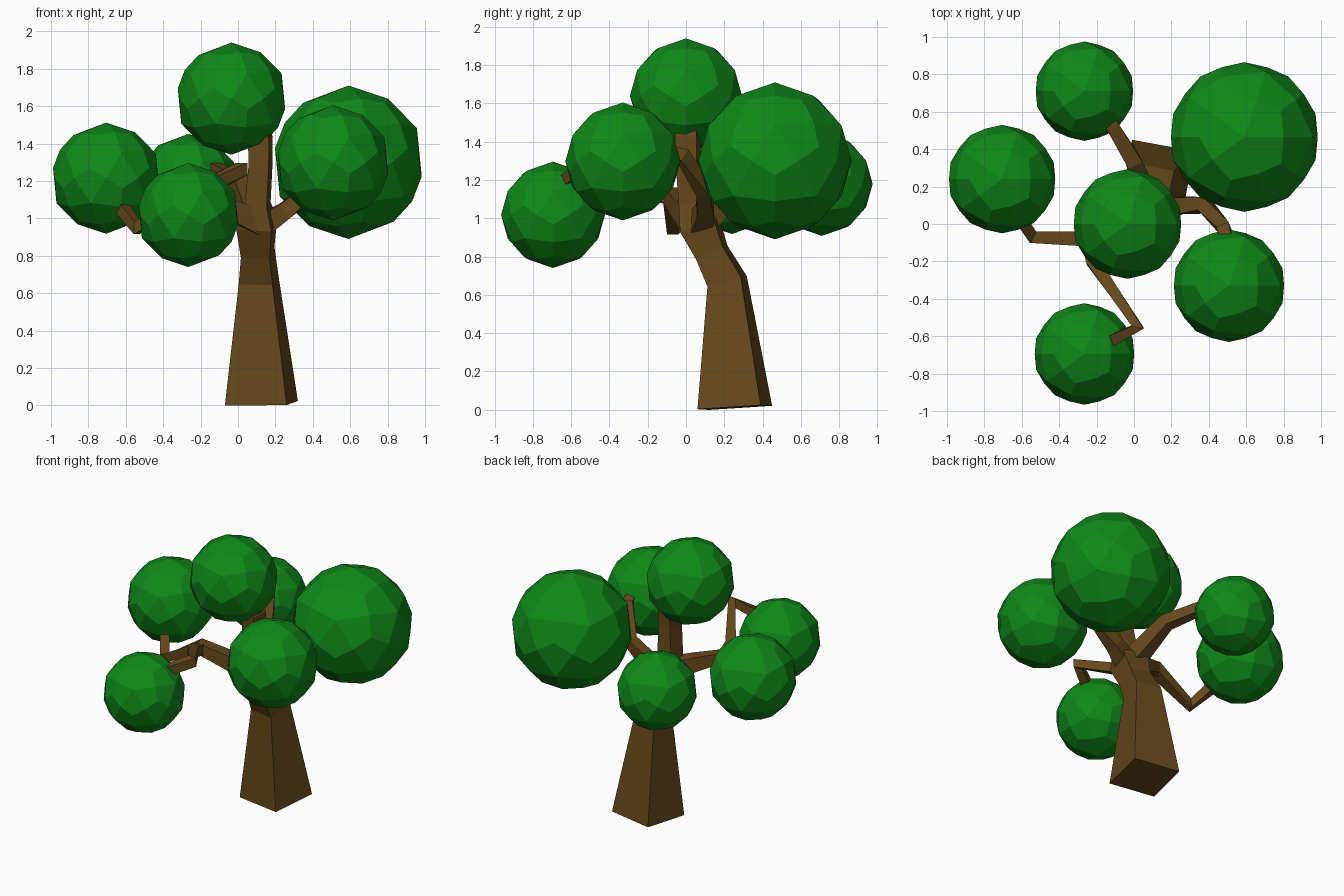
import bpy
import bmesh
from mathutils import Vector

if "Cube" in bpy.data.objects:
    bpy.data.objects.remove(bpy.data.objects["Cube"])


def material(name, rgb):
    m = bpy.data.materials.new(name)
    m.diffuse_color = (*rgb, 1)
    m.use_nodes = True
    m.node_tree.nodes["Principled BSDF"].inputs["Base Color"].default_value = m.diffuse_color
    return m


BARK = material("bark", (0.13, 0.065, 0.012))
LEAF = material("leaf", (0.005, 0.25, 0.01))


def limb(name, path, ref=(0, 0, 1)):
    """Square section swept along points (x, y, z, half width)."""
    pts = [Vector(p[:3]) for p in path]
    bm = bmesh.new()
    rings = []
    for i, p in enumerate(pts):
        before = (p - pts[i - 1]).normalized() if i else Vector()
        after = (pts[i + 1] - p).normalized() if i < len(pts) - 1 else Vector()
        t = (before + after).normalized()
        u = Vector(ref)
        u = (u - t * u.dot(t)).normalized()
        v = t.cross(u)
        h = path[i][3]
        rings.append([bm.verts.new(p + h * (a * u + b * v))
                      for a, b in ((-1, -1), (1, -1), (1, 1), (-1, 1))])
    for r, s in zip(rings, rings[1:]):
        for k in range(4):
            n = (k + 1) % 4
            bm.faces.new((r[k], r[n], s[n], s[k]))
    bm.faces.new(rings[0][::-1])
    bm.faces.new(rings[-1])
    mesh = bpy.data.meshes.new(name)
    bm.to_mesh(mesh)
    bm.free()
    mesh.materials.append(BARK)
    ob = bpy.data.objects.new(name, mesh)
    bpy.context.collection.objects.link(ob)


# Trunk, bending towards the front and up into the top leaf ball
limb("trunk", [(0.125, 0.255, 0.011, 0.168), (0.11, 0.215, 0.67, 0.092),
               (0.105, 0.135, 0.82, 0.078), (0.10, 0.07, 0.97, 0.095),
               (0.105, 0.03, 1.08, 0.06), (0.12, 0.01, 1.28, 0.055),
               (0.12, 0.01, 1.42, 0.058), (0.08, 0.0, 1.5, 0.05)],
     ref=(0.984, -0.179, 0))

# Branches
limb("right_branch", [(0.11, 0.07, 0.95, 0.06), (0.25, 0.10, 1.04, 0.045),
                      (0.38, 0.10, 1.14, 0.037), (0.48, -0.02, 1.33, 0.035),
                      (0.50, -0.12, 1.36, 0.03)])
limb("left_branch", [(0.10, 0.06, 0.98, 0.07), (-0.06, -0.02, 1.05, 0.05),
                     (-0.25, -0.08, 1.12, 0.04), (-0.54, -0.07, 0.95, 0.034),
                     (-0.63, 0.06, 1.07, 0.032)])
limb("front_branch", [(-0.25, -0.06, 1.10, 0.036), (-0.22, -0.20, 1.14, 0.036),
                      (0.02, -0.55, 1.265, 0.032), (-0.15, -0.64, 1.18, 0.032)])
limb("back_branch", [(0.09, 0.09, 0.98, 0.06), (0.0, 0.33, 1.20, 0.042),
                     (-0.12, 0.53, 1.26, 0.035), (-0.2, 0.62, 1.25, 0.032)])

# Leaf balls: subdivided icosahedra, (x, y, z, radius)
LEAVES = {
    "top": (-0.035, 0.0, 1.64, 0.30),
    "large": (0.59, 0.465, 1.30, 0.41),
    "right": (0.508, -0.33, 1.297, 0.308),
    "left": (-0.705, 0.24, 1.215, 0.297),
    "front": (-0.265, -0.695, 1.018, 0.278),
    "back": (-0.265, 0.71, 1.18, 0.272),
}
for name, (x, y, z, r) in LEAVES.items():
    bpy.ops.mesh.primitive_ico_sphere_add(
        subdivisions=1, radius=r / 0.816, location=(x, y, z))
    ball = bpy.context.object
    ball.name = name + "_leaf_ball"
    ball.data.materials.append(LEAF)
    sub = ball.modifiers.new("round", 'SUBSURF')
    sub.levels = sub.render_levels = 1
    sub.use_limit_surface = False
    bpy.ops.object.modifier_apply(modifier=sub.name)
    bpy.ops.object.shade_flat()
